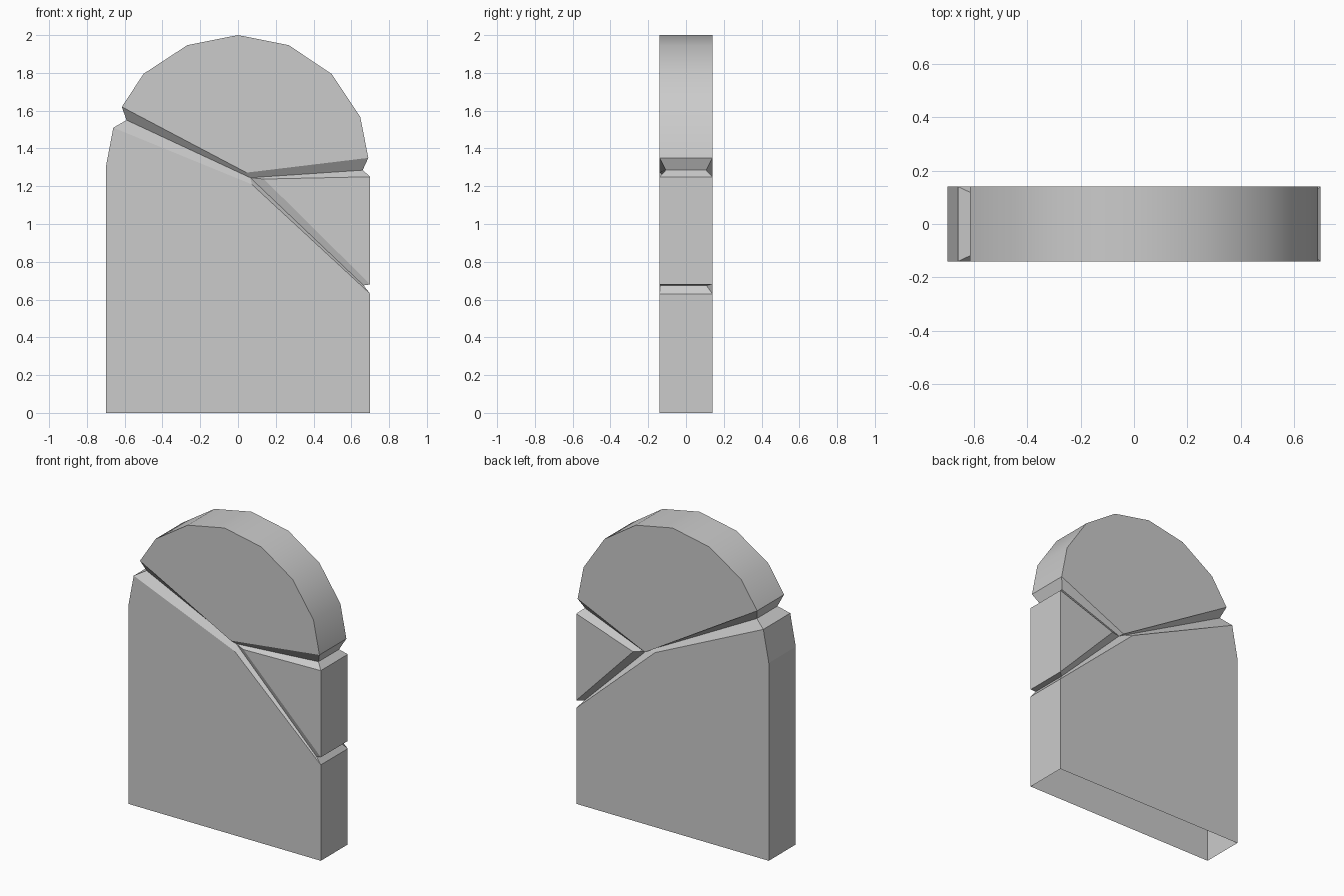
import bpy, bmesh

if "Cube" in bpy.data.objects:
    bpy.data.objects.remove(bpy.data.objects["Cube"])

HALF = 0.14  # half thickness of the slab

# Shared silhouette: arch slab with three notches where the cracks reach the edge
outline = {
    "base_l": (-0.7, 0), "spring_l": (-0.7, 1.3), "BL": (-0.66, 1.51),
    "VL": (-0.59, 1.55), "TL": (-0.615, 1.62),
    "a1": (-0.5, 1.795), "a2": (-0.268, 1.947), "a3": (0, 2),
    "a4": (0.268, 1.947), "a5": (0.495, 1.795), "a6": (0.647, 1.568),
    "TR": (0.69, 1.35), "VR": (0.66, 1.285), "MT": (0.7, 1.25),
    "MB": (0.7, 0.68), "VB": (0.665, 0.675), "BR": (0.7, 0.63),
    "base_r": (0.7, 0),
}
# Where the cracks meet differs between front (-1) and back (+1)
junction = {
    -1: {"TJ": (0.045, 1.272), "BJ": (0.073, 1.21), "MJ": (0.137, 1.238), "VJ": (0.065, 1.245)},
    1: {"TJ": (0.2, 1.13), "BJ": (0.127, 1.147), "MJ": (0.287, 1.11), "VJ": (0.21, 1.125)},
}
# Depth of the crack valleys on each side
valley = {
    -1: {"VL": 0.107, "VR": 0.107, "VB": 0.136, "VJ": 0.11},
    1: {"VL": 0.107, "VR": 0.107, "VB": 0.108, "VJ": 0.11},
}
panels = [
    "TL a1 a2 a3 a4 a5 a6 TR TJ",           # upper fragment
    "MJ MT MB",                             # wedge fragment
    "base_l spring_l BL BJ BR base_r",      # lower fragment
    "TL TJ VJ VL", "TJ TR VR VJ",           # crack walls under the upper fragment
    "BL VL VJ BJ", "BJ VJ VB BR",           # crack walls of the lower fragment
    "MJ VJ VR MT", "MJ MB VB VJ",           # crack walls of the wedge
]

bm = bmesh.new()
sides = {}
for s in (-1, 1):
    pts = {**outline, **junction[s]}
    v = sides[s] = {k: bm.verts.new((x, s * valley[s].get(k, HALF), z))
                    for k, (x, z) in pts.items()}
    for p in panels:
        bm.faces.new([v[k] for k in p.split()])

# Rim strip around the silhouette, underside left open
names = list(outline)
arch = ["TL", "a1", "a2", "a3", "a4", "a5", "a6", "TR"]
for a, b in zip(names, names[1:]):
    f = bm.faces.new([sides[-1][a], sides[-1][b], sides[1][b], sides[1][a]])
    f.smooth = a in arch and b in arch

bmesh.ops.recalc_face_normals(bm, faces=bm.faces)
mesh = bpy.data.meshes.new("cracked_headstone")
bm.to_mesh(mesh)
bm.free()
obj = bpy.data.objects.new("cracked_headstone", mesh)
bpy.context.collection.objects.link(obj)
